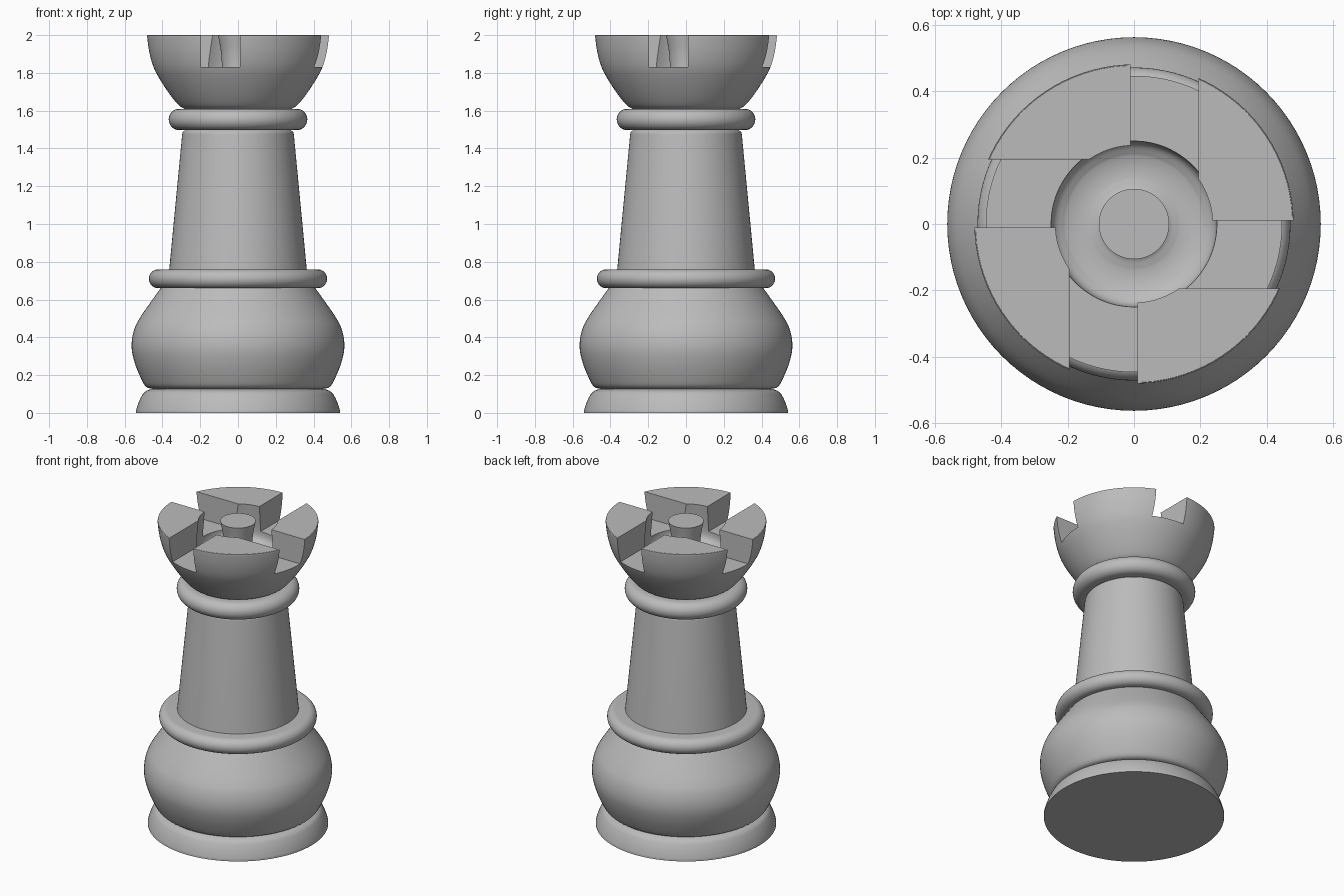
import bpy, bmesh, math
from mathutils import Vector, Matrix

cube = bpy.data.objects.get("Cube")
if cube:
    bpy.data.objects.remove(cube, do_unlink=True)

SEGMENTS = 96

stone = bpy.data.materials.new("grey_stone")
stone.use_nodes = True
GREY = (0.5, 0.5, 0.5, 1)
stone.diffuse_color = GREY
stone.node_tree.nodes["Principled BSDF"].inputs["Base Color"].default_value = GREY


def spline(points, steps=5):
    """Smooth curve through (radius, height) points."""
    p = [Vector(q) for q in points]
    p = [2 * p[0] - p[1]] + p + [2 * p[-1] - p[-2]]
    out = []
    for a, b, c, d in zip(p, p[1:], p[2:], p[3:]):
        for i in range(steps):
            t = i / steps
            out.append(0.5 * (2 * b + (c - a) * t + (2 * a - 5 * b + 4 * c - d) * t * t
                              + (3 * b - a - 3 * c + d) * t ** 3))
    return [tuple(q) for q in out] + [tuple(points[-1])]


def lathe(name, profile):
    """Revolve a (radius, height) profile about z."""
    bm = bmesh.new()
    verts = [bm.verts.new((r, 0, z)) for r, z in profile]
    edges = [bm.edges.new(pair) for pair in zip(verts, verts[1:])]
    bmesh.ops.spin(bm, geom=verts + edges, axis=(0, 0, 1), cent=(0, 0, 0),
                   angle=math.tau, steps=SEGMENTS)
    bmesh.ops.remove_doubles(bm, verts=bm.verts, dist=0.0002)
    bmesh.ops.recalc_face_normals(bm, faces=bm.faces)
    mesh = bpy.data.meshes.new(name)
    bm.to_mesh(mesh)
    bm.free()
    mesh.materials.append(stone)
    obj = bpy.data.objects.new(name, mesh)
    bpy.context.collection.objects.link(obj)
    return obj


def ring(name, radius, low, high):
    """Disc with a fully rounded rim."""
    h = (high - low) / 2
    rim = [(radius - h + h * math.cos(a), low + h + h * math.sin(a))
           for a in (math.pi * (i / 16 - 0.5) for i in range(17))]
    return lathe(name, [(0, low)] + rim + [(0, high)])


# Base, belly, shaft and collars
foot = lathe("foot", [(0, 0), (0.54, 0)] + spline(
    [(0.54, 0.012), (0.53, 0.045), (0.515, 0.08), (0.495, 0.11), (0.46, 0.127)]) + [(0, 0.127)])
belly = lathe("belly", [(0, 0.127)] + spline(
    [(0.45, 0.127), (0.485, 0.137), (0.51, 0.175), (0.545, 0.26), (0.563, 0.345),
     (0.553, 0.43), (0.515, 0.51), (0.41, 0.66)]) + [(0, 0.665)])
lower_collar = ring("lower_collar", 0.472, 0.66, 0.76)
shaft = lathe("shaft", [(0, 0.75), (0.365, 0.75)] + spline(
    [(0.297, 1.46), (0.293, 1.485), (0.28, 1.497)]) + [(0, 1.5)])
upper_collar = ring("upper_collar", 0.367, 1.497, 1.61)

# Hollow crown with a central knob
outer = spline([(0.285, 1.61), (0.315, 1.63), (0.36, 1.685), (0.41, 1.76),
                (0.447, 1.83), (0.47, 1.91), (0.481, 1.99), (0.478, 2)])
inner = spline([(0.237, 2), (0.244, 1.92), (0.25, 1.83), (0.24, 1.785), (0.205, 1.76)])
knob = spline([(0.14, 1.755), (0.1, 1.77), (0.086, 1.82), (0.09, 1.91), (0.106, 2)])
crown = lathe("crown", [(0, 1.61)] + outer + inner + knob + [(0, 2)])

# Four offset slots cut through the crown wall
bm = bmesh.new()
for i in range(4):
    size = Matrix.Diagonal((0.205, 0.6, 0.4, 1))
    place = Matrix.Translation((-0.0925, -0.42, 2.03))
    turn = Matrix.Rotation(i * math.pi / 2, 4, 'Z')
    bmesh.ops.create_cube(bm, size=1, matrix=turn @ place @ size)
mesh = bpy.data.meshes.new("slot_cutter")
bm.to_mesh(mesh)
bm.free()
cutter = bpy.data.objects.new("slot_cutter", mesh)
bpy.context.collection.objects.link(cutter)
cutter.hide_render = True
cut = crown.modifiers.new("slots", 'BOOLEAN')
cut.operation = 'DIFFERENCE'
cut.solver = 'EXACT'
cut.object = cutter
bpy.context.view_layer.objects.active = crown
bpy.ops.object.modifier_apply(modifier=cut.name)
bpy.data.objects.remove(cutter, do_unlink=True)

# Smooth turned surfaces, sharp cut edges
bpy.ops.object.select_all(action='DESELECT')
for obj in (foot, belly, lower_collar, shaft, upper_collar, crown):
    obj.select_set(True)
bpy.ops.object.shade_smooth_by_angle(angle=math.radians(35))
